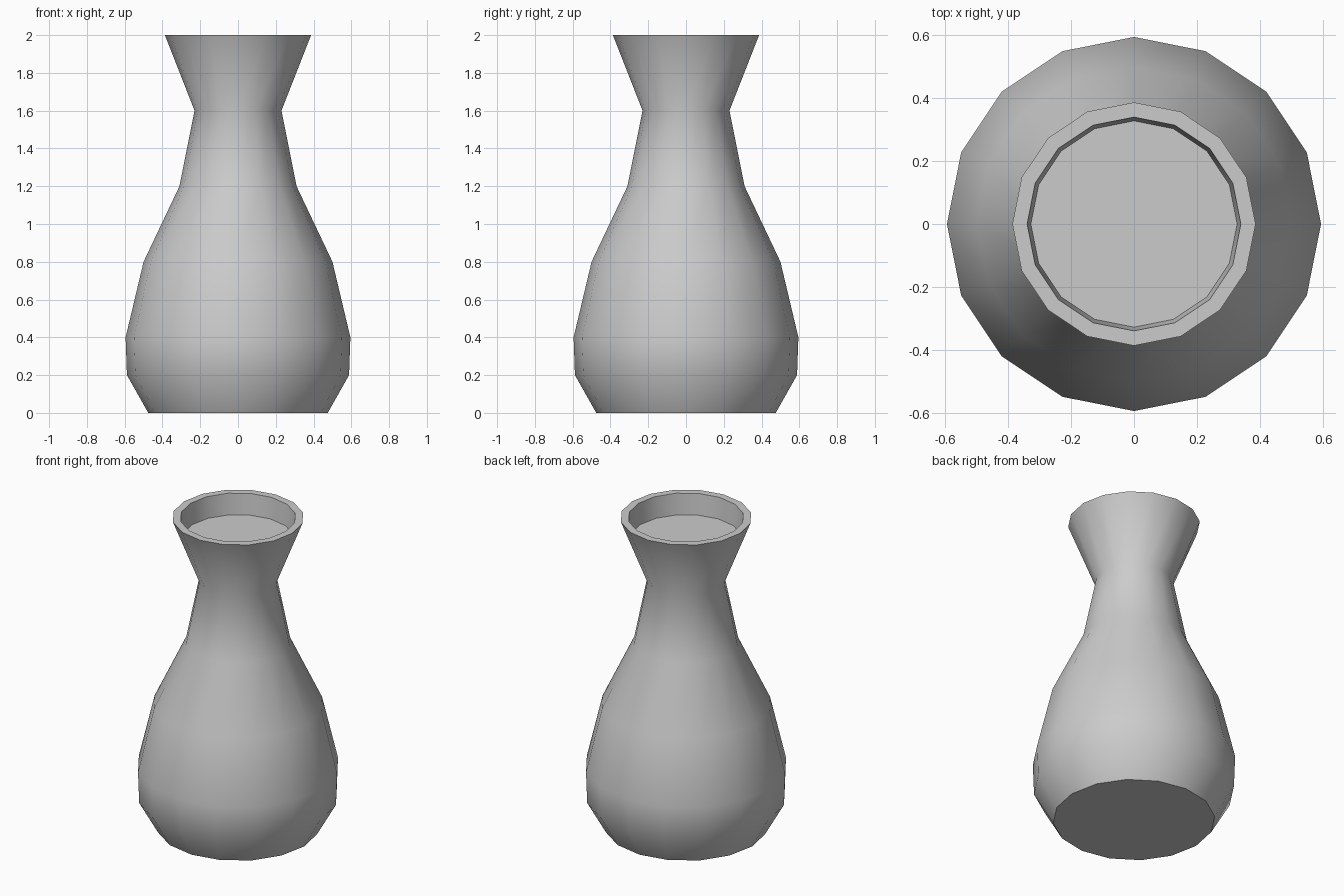
import bpy, bmesh, math

if "Cube" in bpy.data.objects:
    bpy.data.objects.remove(bpy.data.objects["Cube"])

SIDES = 16
# radius, height: outside from the foot to the lip, then down into the mouth
PROFILE = [(0.475, 0.0), (0.588, 0.2), (0.595, 0.4), (0.5, 0.8),
           (0.31, 1.2), (0.23, 1.6), (0.387, 2.0),
           (0.34, 2.0), (0.328, 1.865)]


def lathe(name, profile, sides):
    bm = bmesh.new()
    rings = []
    for r, z in profile:
        rings.append([bm.verts.new((r * math.cos(2 * math.pi * i / sides),
                                    r * math.sin(2 * math.pi * i / sides), z))
                      for i in range(sides)])
    for a, b in zip(rings, rings[1:]):
        for i in range(sides):
            j = (i + 1) % sides
            bm.faces.new((a[i], a[j], b[j], b[i]))
    # flat base and flat floor of the mouth
    bm.faces.new(rings[0][::-1])
    bm.faces.new(rings[-1])
    mesh = bpy.data.meshes.new(name)
    bm.to_mesh(mesh)
    bm.free()
    obj = bpy.data.objects.new(name, mesh)
    bpy.context.collection.objects.link(obj)
    return obj


# vase body with shallow recessed mouth
vase = lathe("vase", PROFILE, SIDES)
bpy.context.view_layer.objects.active = vase
vase.select_set(True)
bpy.ops.object.shade_smooth_by_angle(angle=math.radians(40))
